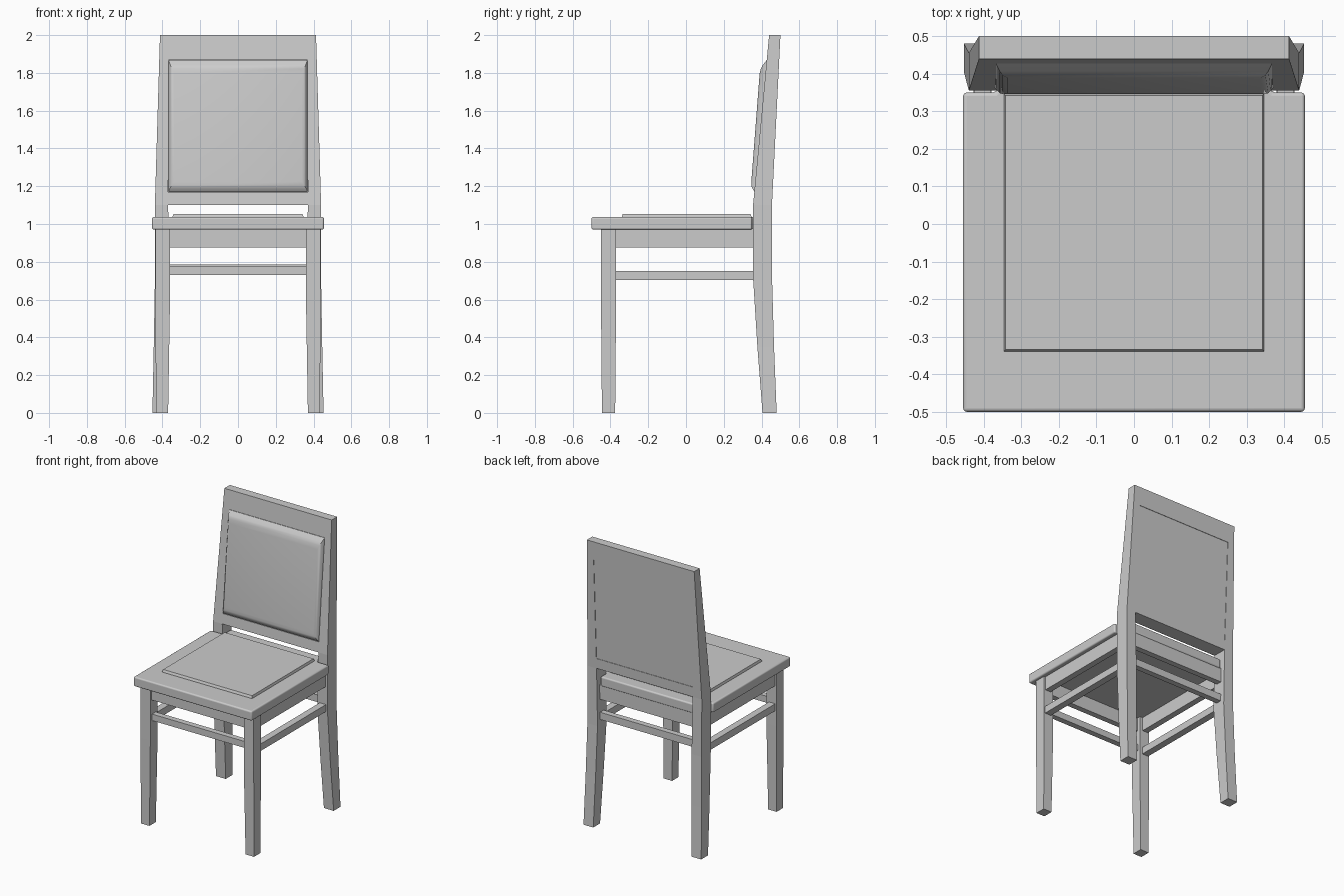
import bpy, bmesh, math

if "Cube" in bpy.data.objects:
    bpy.data.objects.remove(bpy.data.objects["Cube"])


def make(name, bm, mirror=False, bevel=0.0, segments=3, smooth=False):
    bmesh.ops.recalc_face_normals(bm, faces=bm.faces)
    mesh = bpy.data.meshes.new(name)
    bm.to_mesh(mesh)
    bm.free()
    ob = bpy.data.objects.new(name, mesh)
    bpy.context.collection.objects.link(ob)
    if bevel:
        mod = ob.modifiers.new("Bevel", 'BEVEL')
        mod.width, mod.segments = bevel, segments
        mod.limit_method = 'ANGLE'
    if mirror:
        ob.modifiers.new("Mirror", 'MIRROR')
    if smooth:
        bpy.ops.object.select_all(action='DESELECT')
        ob.select_set(True)
        bpy.context.view_layer.objects.active = ob
        bpy.ops.object.shade_smooth_by_angle(angle=math.radians(40))
    return ob


def skin(rings):
    """Closed mesh through a stack of equal-length vertex rings."""
    bm = bmesh.new()
    vs = [[bm.verts.new(p) for p in ring] for ring in rings]
    n = len(vs[0])
    for a, b in zip(vs, vs[1:]):
        for i in range(n):
            j = (i + 1) % n
            bm.faces.new((a[i], a[j], b[j], b[i]))
    bm.faces.new(vs[0])
    bm.faces.new(vs[-1])
    return bm


def loft(name, levels, **kw):
    """Rectangular sections: (z, x0, x1, y0, y1)."""
    return make(name, skin([[(x0, y0, z), (x1, y0, z), (x1, y1, z), (x0, y1, z)]
                            for z, x0, x1, y0, y1 in levels]), **kw)


def bar(name, x0, x1, y0, y1, z0, z1, **kw):
    return loft(name, [(z0, x0, x1, y0, y1), (z1, x0, x1, y0, y1)], **kw)


def front_y(z):   # leaning front plane of the backrest
    return 0.355 + (z - 1.1) * 0.085 / 0.9


def rear_y(z):    # leaning rear plane of the backrest
    return 0.455 + (z - 1.1) * 0.045 / 0.9


# Legs
loft("front_leg", [(0, 0.37, 0.435, -0.445, -0.375),
                   (0.6, 0.36, 0.436, -0.45, -0.37),
                   (0.97, 0.36, 0.436, -0.45, -0.37)], mirror=True)
loft("back_post", [(0, 0.378, 0.453, 0.405, 0.48),
                   (0.35, 0.37, 0.446, 0.378, 0.466),
                   (0.7, 0.362, 0.44, 0.356, 0.456),
                   (1.1, 0.37, 0.44, front_y(1.1), rear_y(1.1)),
                   (2.0, 0.365, 0.413, 0.44, 0.50)], mirror=True)

# Aprons under the seat
bar("front_apron", -0.37, 0.37, -0.435, -0.395, 0.875, 0.975)
bar("rear_apron", -0.37, 0.37, 0.385, 0.425, 0.875, 0.975)
bar("side_apron", 0.382, 0.425, -0.375, 0.36, 0.875, 0.975, mirror=True)

# Stretchers
bar("front_stretcher", -0.365, 0.365, -0.43, -0.39, 0.73, 0.775)
bar("rear_stretcher", -0.365, 0.365, 0.385, 0.425, 0.735, 0.785)
bar("side_stretcher", 0.38, 0.428, -0.375, 0.36, 0.703, 0.752, mirror=True)

# Seat with corners notched around the back posts
half = [(0.455, -0.5), (0.455, 0.35), (0.37, 0.35), (0.358, 0.365), (0.358, 0.43)]
outline = half + [(-x, y) for x, y in reversed(half)]
make("seat", skin([[(x, y, z) for x, y in outline] for z in (0.97, 1.037)]),
     bevel=0.014, segments=4, smooth=True)
loft("seat_pad", [(1.02, -0.347, 0.347, -0.341, 0.347),
                  (1.04, -0.346, 0.346, -0.34, 0.346),
                  (1.054, -0.342, 0.342, -0.334, 0.342)])


# Backrest rails and panel
def back_piece(name, x, z0, z1, recess_front, recess_rear):
    loft(name, [(z, -x, x, front_y(z) + recess_front, rear_y(z) - recess_rear)
                for z in (z0, z1)])


back_piece("top_rail", 0.368, 1.87, 2.0, 0, 0)
back_piece("lower_rail", 0.372, 1.1, 1.17, 0, 0)
back_piece("back_panel", 0.37, 1.17, 1.87, 0.01, 0.003)

# Padded back cushion: (side inset, bottom z, top z, bottom depth, top depth)
pad = [(0.0, 1.172, 1.868, -0.02, -0.02), (0.0, 1.172, 1.868, 0.0, 0.0),
       (0.004, 1.182, 1.858, 0.008, 0.007), (0.010, 1.193, 1.842, 0.015, 0.018),
       (0.018, 1.206, 1.822, 0.019, 0.027), (0.030, 1.225, 1.795, 0.021, 0.031)]
rings = []
for inset, z0, z1, d0, d1 in pad:
    x, y0, y1 = 0.368 - inset, front_y(z0) - d0, front_y(z1) - d1
    rings.append([(-x, y0, z0), (x, y0, z0), (x, y1, z1), (-x, y1, z1)])
make("back_cushion", skin(rings), smooth=True)
